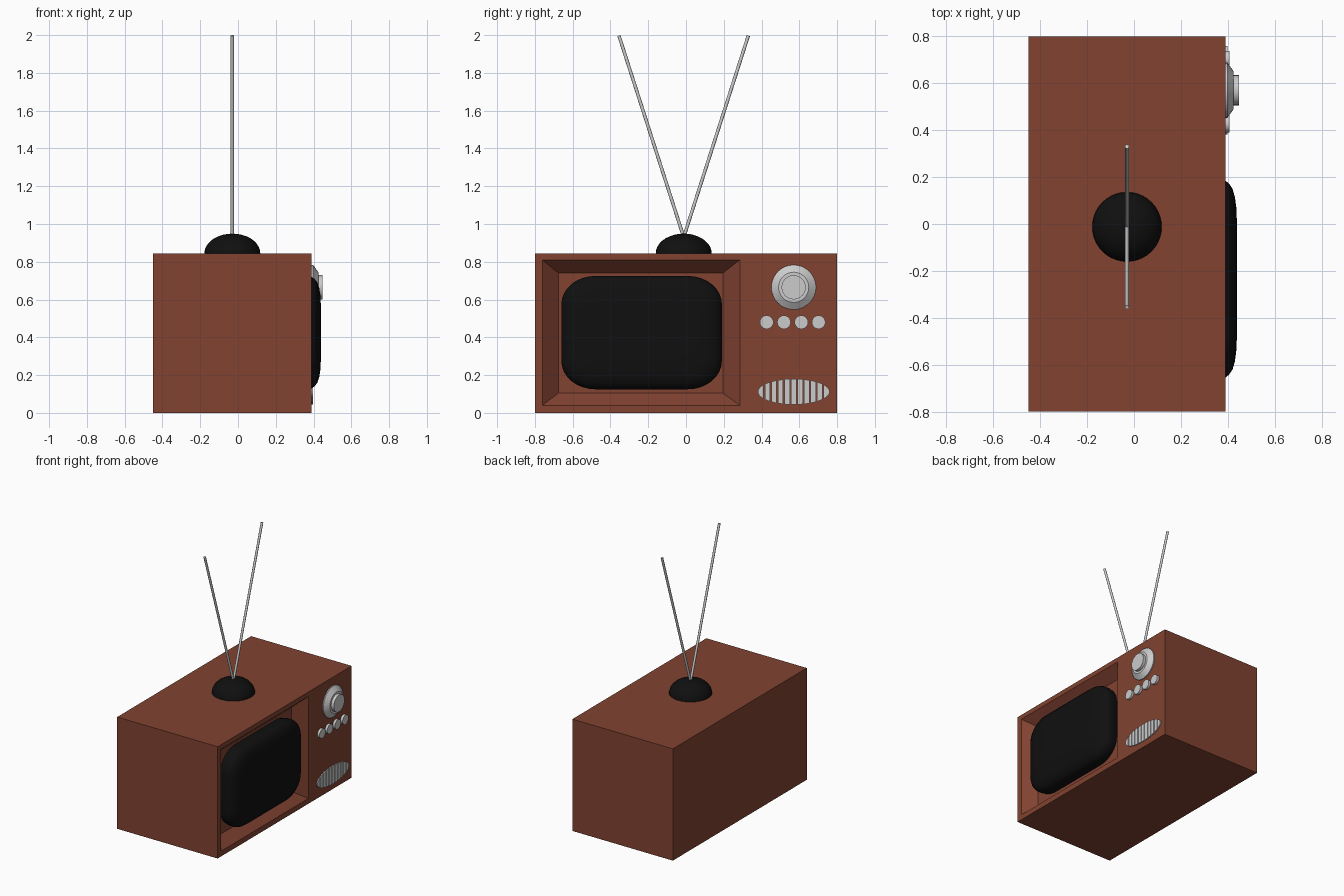
import bpy, bmesh, math
from mathutils import Vector

if "Cube" in bpy.data.objects:
    bpy.data.objects.remove(bpy.data.objects["Cube"])

FRONT = 0.39  # x of the cabinet face carrying the screen


def material(name, rgb):
    m = bpy.data.materials.new(name)
    m.diffuse_color = (*rgb, 1)
    m.use_nodes = True
    m.node_tree.nodes["Principled BSDF"].inputs["Base Color"].default_value = m.diffuse_color
    return m


wood = material("wood", (0.22, 0.055, 0.03))
black = material("black", (0.005, 0.005, 0.005))


def finish(name, bm, mat=None, smooth=False):
    bmesh.ops.recalc_face_normals(bm, faces=bm.faces)
    me = bpy.data.meshes.new(name)
    bm.to_mesh(me)
    bm.free()
    ob = bpy.data.objects.new(name, me)
    bpy.context.collection.objects.link(ob)
    if mat:
        me.materials.append(mat)
    if smooth:
        bpy.ops.object.select_all(action='DESELECT')
        ob.select_set(True)
        bpy.context.view_layer.objects.active = ob
        bpy.ops.object.shade_smooth_by_angle(angle=math.radians(35))
    return ob


def loft(name, rings, mat=None, smooth=False):
    """Skin a list of equal-length point rings and cap both ends."""
    bm = bmesh.new()
    vs = [[bm.verts.new(p) for p in r] for r in rings]
    n = len(rings[0])
    for a, b in zip(vs, vs[1:]):
        for i in range(n):
            j = (i + 1) % n
            bm.faces.new((a[i], a[j], b[j], b[i]))
    bm.faces.new(vs[0])
    bm.faces.new(vs[-1])
    return finish(name, bm, mat, smooth)


def rect(x, y0, y1, z0, z1):
    return [(x, y0, z0), (x, y1, z0), (x, y1, z1), (x, y0, z1)]


def turned(name, y, z, profile, sides=32):
    """Round control on the front face; profile is (x, radius) pairs."""
    rings = [[(x, y + r * math.cos(t), z + r * math.sin(t))
              for t in (2 * math.pi * i / sides for i in range(sides))]
             for x, r in profile]
    return loft(name, rings, None, True)


# Cabinet: bevelled screen recess bridged into the front face
bm = bmesh.new()
loops = [[bm.verts.new(p) for p in r] for r in (
    rect(-0.45, -0.8, 0.8, 0, 0.845),
    rect(FRONT, -0.8, 0.8, 0, 0.845),
    rect(FRONT, -0.76, 0.285, 0.04, 0.81),
    rect(FRONT - 0.08, -0.675, 0.195, 0.105, 0.74))]
for a, b in zip(loops, loops[1:]):
    for i in range(4):
        j = (i + 1) % 4
        bm.faces.new((a[i], a[j], b[j], b[i]))
bm.faces.new(loops[0])
bm.faces.new(loops[-1])
finish("cabinet", bm, wood)


# Picture tube: rounded rectangle rings shrinking into a bulging face
def tube_ring(x, inset):
    hy, hz = 0.425 - inset, 0.3 - inset * 0.85
    ry, rz = 0.18 - inset * 0.5, 0.15 - inset * 0.4
    pts = []
    for q, (sy, sz) in enumerate(((1, 1), (-1, 1), (-1, -1), (1, -1))):
        for k in range(9):
            t = (q + k / 8) * math.pi / 2
            pts.append((x, -0.235 + sy * (hy - ry) + ry * math.cos(t),
                        0.425 + sz * (hz - rz) + rz * math.sin(t)))
    return pts


loft("screen", [tube_ring(x, i) for x, i in (
    (0.3, 0.01), (0.34, 0), (0.37, 0), (0.39, 0.006), (0.405, 0.018),
    (0.42, 0.04), (0.43, 0.075), (0.436, 0.12), (0.439, 0.19), (0.44, 0.26))],
    black, True)

# Tuning dial with raised knob
turned("dial", 0.57, 0.665, [(0.38, 0.118), (0.398, 0.118), (0.425, 0.08), (0.425, 0.078)])
turned("dial_knob", 0.57, 0.665, [(0.41, 0.064), (0.447, 0.064)])

# Row of four buttons
for i in range(4):
    turned(f"button_{i + 1}", 0.427 + i * 0.0917, 0.48, [(0.38, 0.036), (0.408, 0.036)], 24)

# Speaker grille: vertical slats trimmed to an ellipse
COUNT, RY, RZ = 11, 0.19, 0.068
pitch = 2 * RY / COUNT
for i in range(COUNT):
    c = -RY + (i + 0.5) * pitch
    lo, hi = c - pitch * 0.4, c + pitch * 0.4
    if i == 0:
        lo = -RY + 0.001
    if i == COUNT - 1:
        hi = RY - 0.001
    top = []
    for k in range(7):
        y = lo + (hi - lo) * k / 6
        top.append((y, RZ * math.sqrt(max(0, 1 - (y / RY) ** 2))))
    outline = top + [(y, -h) for y, h in reversed(top)]
    loft(f"speaker_slat_{i + 1}",
         [[(x, 0.57 + y, 0.112 + z) for y, z in outline] for x in (0.385, 0.398)])

# Antenna base: flattened dome
SIDES = 40
rings = [[(-0.03 + 0.148 * math.cos(e) * math.cos(t), -0.012 + 0.148 * math.cos(e) * math.sin(t),
           0.845 + 0.104 * math.sin(e))
          for t in (2 * math.pi * i / SIDES for i in range(SIDES))]
         for e in (math.radians(a) for a in (0, 10, 20, 30, 40, 50, 60, 70, 80, 88))]
loft("antenna_base", rings, black, True)

# Two rod antennas in a V
for side, tip in (("left", -0.355), ("right", 0.33)):
    a, b = Vector((-0.03, -0.012, 0.93)), Vector((-0.03, tip, 1.997))
    d = b - a
    bm = bmesh.new()
    bmesh.ops.create_cone(bm, cap_ends=True, segments=12, radius1=0.009, radius2=0.009, depth=d.length)
    bm.transform(d.to_track_quat('Z', 'Y').to_matrix().to_4x4())
    bmesh.ops.translate(bm, verts=bm.verts, vec=(a + b) / 2)
    finish(f"antenna_{side}", bm, None, True)
